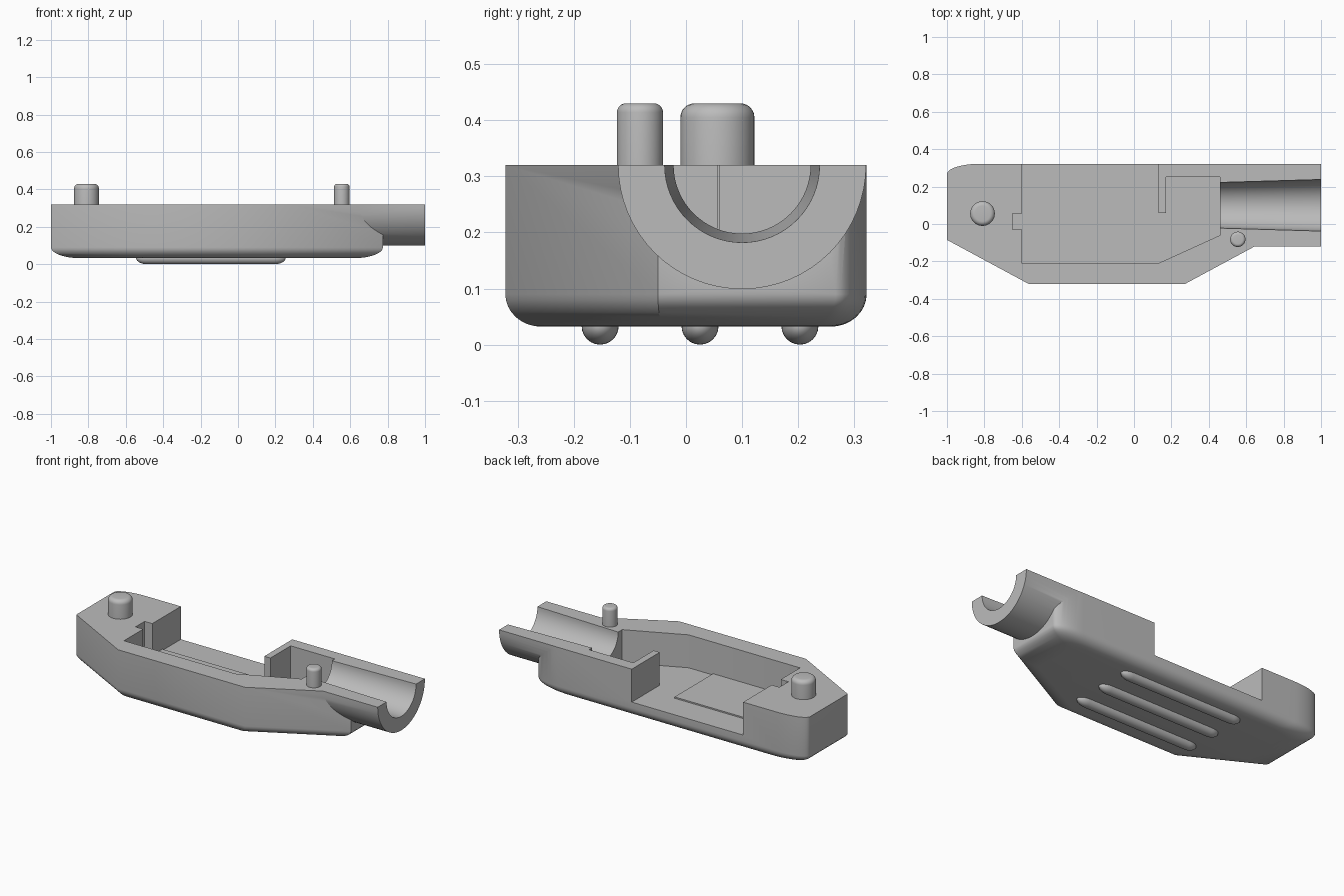
import bpy, bmesh
from math import sin, cos, pi

if "Cube" in bpy.data.objects:
    bpy.data.objects.remove(bpy.data.objects["Cube"], do_unlink=True)

grey = bpy.data.materials.new("plain grey")
grey.use_nodes = True
grey.diffuse_color = (0.5, 0.5, 0.5, 1)
grey.node_tree.nodes["Principled BSDF"].inputs["Base Color"].default_value = (0.5, 0.5, 0.5, 1)


def loft(name, rings):
    """Skin a closed solid through rings with equal point counts."""
    bm = bmesh.new()
    rows = [[bm.verts.new(p) for p in ring] for ring in rings]
    n = len(rows[0])
    for a, b in zip(rows, rows[1:]):
        for i in range(n):
            j = (i + 1) % n
            bm.faces.new((a[i], a[j], b[j], b[i]))
    bm.faces.new(rows[0][::-1])
    bm.faces.new(rows[-1])
    bmesh.ops.recalc_face_normals(bm, faces=bm.faces)
    mesh = bpy.data.meshes.new(name)
    bm.to_mesh(mesh)
    bm.free()
    mesh.materials.append(grey)
    obj = bpy.data.objects.new(name, mesh)
    bpy.context.collection.objects.link(obj)
    return obj


def activate(obj):
    bpy.ops.object.select_all(action="DESELECT")
    obj.select_set(True)
    bpy.context.view_layer.objects.active = obj


def combine(obj, other, operation):
    """Apply a boolean and remove the helper."""
    other.hide_render = True
    mod = obj.modifiers.new("boolean", "BOOLEAN")
    mod.operation, mod.solver, mod.object = operation, "EXACT", other
    activate(obj)
    bpy.ops.object.modifier_apply(modifier=mod.name)
    bpy.data.objects.remove(other, do_unlink=True)


def smooth(obj):
    activate(obj)
    bpy.ops.object.shade_smooth_by_angle(angle=pi / 6)


def prism(name, outline, z0, z1):
    return loft(name, [[(x, y, z) for x, y in outline] for z in (z0, z1)])


def corner(cx, cy, rx, ry, start, steps=10):
    angles = [start + pi / 2 * i / steps for i in range(steps + 1)]
    return [(cx + rx * cos(a), cy + ry * sin(a)) for a in angles]


TOP, BEND, BASE = 0.32, 0.09, 0.032

# Body shell: angled front, rounded back corners, rolled lower edge
outline = [(-1, -0.085), (-0.56, -0.322), (0.27, -0.322), (0.775, -0.05)]
outline += corner(0.615, 0.267, 0.16, 0.055, 0)
outline += corner(-0.82, 0.267, 0.18, 0.055, pi / 2)


def body_ring(z, inset):
    kx, ky = 1 - 0.18 * inset, 1 - 0.2 * inset
    return [(-0.11 + (x + 0.11) * kx, y * ky, z) for x, y in outline]


rings = [body_ring(TOP, 0)]
for i in range(9):
    a = pi / 2 * i / 8
    rings.append(body_ring(BEND - (BEND - BASE) * sin(a), 1 - cos(a)))
body = loft("body", rings)


# Half-round cable sleeve
def half_ring(x, r, lid):
    arc = [pi + pi * i / 32 for i in range(33)]
    pts = [(x, 0.1 + r * cos(a), TOP + r * sin(a)) for a in arc]
    return pts + ([(x, 0.1 + r, lid), (x, 0.1 - r, lid)] if lid else [])


sleeve = loft("sleeve", [half_ring(x, 0.221, None) for x in (0.52, 1)])
combine(body, sleeve, "UNION")

# Open compartment with a hooked wall and a small slot
pocket = [(-0.6, 0.4), (-0.6, 0.055), (-0.65, 0.055), (-0.65, -0.03), (-0.6, -0.03),
          (-0.6, -0.21), (0.13, -0.21), (0.46, -0.06), (0.46, 0.25), (0.17, 0.25),
          (0.17, 0.06), (0.13, 0.06), (0.13, 0.4)]
combine(body, prism("pocket_cutter", pocket, 0.125, 0.5), "DIFFERENCE")

# Tapered bore through the sleeve
bore = loft("bore_cutter", [half_ring(0.44, 0.1215, 0.5), half_ring(1.05, 0.1395, 0.5)])
combine(body, bore, "DIFFERENCE")
smooth(body)

# Shallow pad on the compartment floor
prism("floor_pad", [(-0.6, -0.21), (-0.03, -0.21), (-0.03, 0.15), (-0.6, 0.15)], 0.12, 0.133)


# Locating pins with rounded tops
def pin(name, cx, cy, r, edge):
    levels = [(0.3, r)]
    for i in range(7):
        a = pi / 2 * i / 6
        levels.append((0.43 - edge + edge * sin(a), r - edge + edge * cos(a)))
    turn = [2 * pi * i / 40 for i in range(40)]
    smooth(loft(name, [[(cx + q * cos(t), cy + q * sin(t), z) for t in turn]
                       for z, q in levels]))


pin("large_pin", -0.81, 0.056, 0.066, 0.025)
pin("small_pin", 0.555, -0.082, 0.041, 0.016)


# Grip ribs under the base
def rib(name, cy):
    r, end, x0, x1 = 0.033, 0.06, -0.545, 0.255
    half = [pi / 2 * (i + 0.15) / 8.15 for i in range(9)]
    stations = [(x0 + end - end * cos(a), r * sin(a)) for a in half]
    stations += [(x1 - end + end * cos(a), r * sin(a)) for a in reversed(half)]
    turn = [2 * pi * i / 24 for i in range(24)]
    smooth(loft(name, [[(x, cy + q * cos(t), 0.033 + q * sin(t)) for t in turn]
                       for x, q in stations]))


for label, y in (("front", -0.153), ("middle", 0.025), ("back", 0.203)):
    rib(label + "_rib", y)
